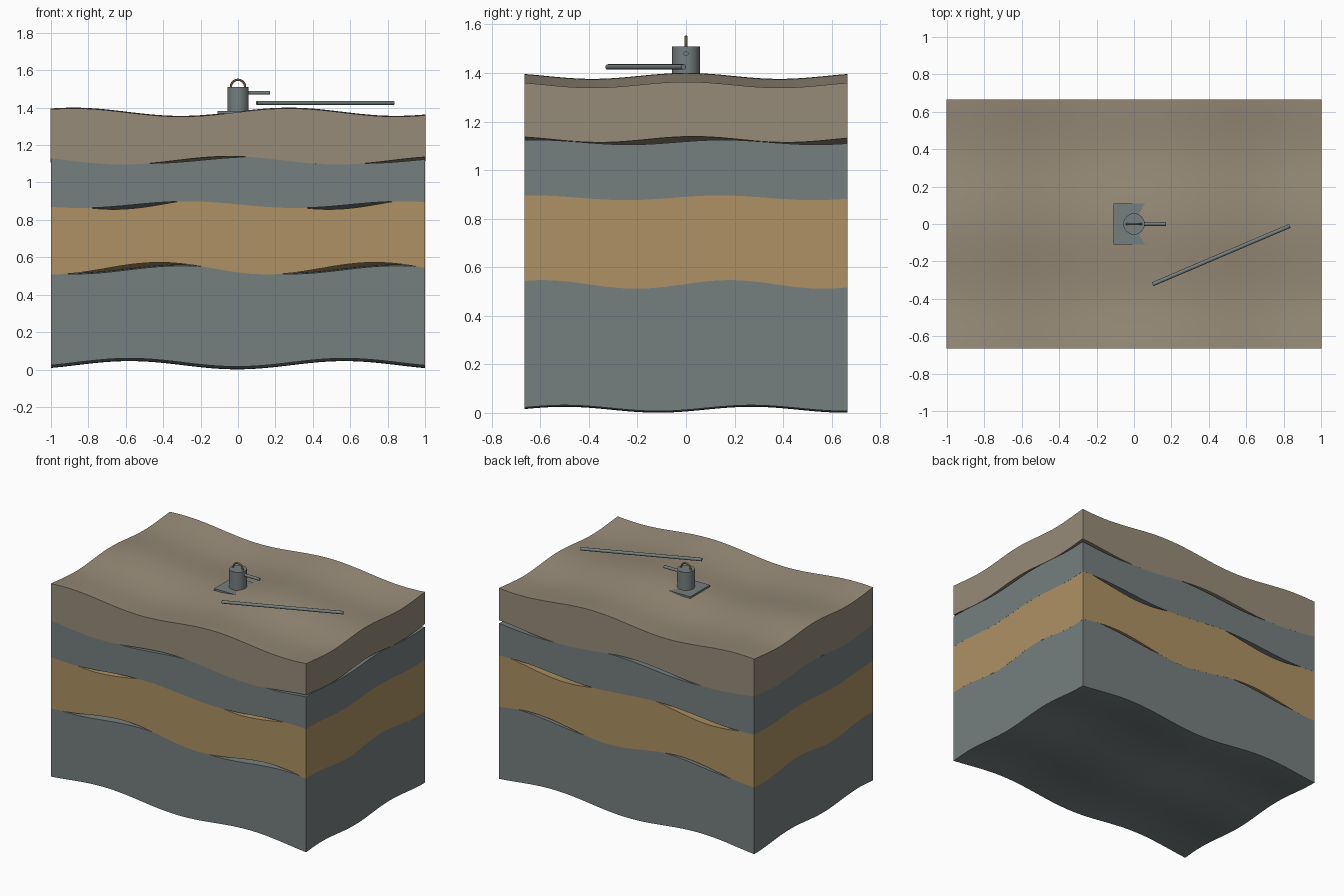
import bpy
import bmesh
from math import cos, pi, radians
from mathutils import Vector

cube = bpy.data.objects.get("Cube")
if cube:
    bpy.data.objects.remove(cube, do_unlink=True)


def material(name, rgb):
    m = bpy.data.materials.new(name)
    m.use_nodes = True
    m.diffuse_color = (*rgb, 1)
    m.node_tree.nodes["Principled BSDF"].inputs["Base Color"].default_value = (*rgb, 1)
    return m


GREY = material("slate grey", (0.18, 0.21, 0.21))
GOLD = material("sandy gold", (0.42, 0.285, 0.125))
BROWN = material("earth brown", (0.31, 0.26, 0.19))


def finish(obj, mat, smooth=True):
    obj.data.materials.append(mat)
    if smooth:
        bpy.ops.object.select_all(action="DESELECT")
        obj.select_set(True)
        bpy.context.view_layer.objects.active = obj
        bpy.ops.object.shade_smooth_by_angle(angle=radians(35))
    return obj


# Wavy strata
HALF_X, HALF_Y = 1.0, 0.665
NX, NY = 64, 48
WAVE_X, WAVE_Y = 2 * pi / 1.15, 2 * pi / 0.77


def wave(x, y, amp, level, crest_x, crest_y):
    return (level + amp * cos(WAVE_X * (x - crest_x))
            + 0.55 * amp * cos(WAVE_Y * (y - crest_y)))


def stratum(name, mat, amp, bottom, top, grow):
    bm = bmesh.new()

    def sheet(surface):
        rows = []
        for j in range(NY + 1):
            y = (2 * j / NY - 1) * HALF_Y
            row = []
            for i in range(NX + 1):
                x = (2 * i / NX - 1) * HALF_X
                row.append(bm.verts.new((x * (1 + grow), y * (1 + grow),
                                         wave(x, y, amp, *surface))))
            rows.append(row)
        for a, b in zip(rows, rows[1:]):
            for i in range(NX):
                bm.faces.new((a[i], a[i + 1], b[i + 1], b[i]))
        # closed loop around the border
        return (rows[0] + [r[-1] for r in rows[1:-1]]
                + rows[-1][::-1] + [r[0] for r in rows[-2:0:-1]])

    low, high = sheet(bottom), sheet(top)
    for k in range(len(low)):
        n = (k + 1) % len(low)
        bm.faces.new((low[k], low[n], high[n], high[k]))
    bmesh.ops.recalc_face_normals(bm, faces=bm.faces)
    mesh = bpy.data.meshes.new(name)
    bm.to_mesh(mesh)
    bm.free()
    obj = bpy.data.objects.new(name, mesh)
    bpy.context.collection.objects.link(obj)
    return finish(obj, mat)


# name, colour, amplitude, (level, crest x, crest y) of the bottom and the top
STRATA = [
    ("bottom_rock_layer", GREY, 0.022, (0.035, -0.58, 0.27), (0.528, -0.30, 0.25)),
    ("sand_layer", GOLD, 0.032, (0.526, -0.42, 0.18), (0.873, -0.09, 0.17)),
    ("upper_rock_layer", GREY, 0.0176, (0.872, -0.27, 0.14), (1.111, 0.10, 0.15)),
    ("soil_layer", BROWN, 0.022, (1.108, -0.045, 0.03), (1.366, 0.27, 0.0)),
]
for index, (name, mat, amp, bottom, top) in enumerate(STRATA):
    stratum(name, mat, amp, bottom, top, index * 0.0004)


def rod(name, start, end, radius, sides, mat):
    start, end = Vector(start), Vector(end)
    axis = end - start
    bpy.ops.mesh.primitive_cylinder_add(
        vertices=sides, radius=radius, depth=axis.length,
        location=(start + end) / 2, rotation=axis.to_track_quat("Z", "Y").to_euler())
    bpy.context.object.name = name
    return finish(bpy.context.object, mat)


# Base plate half sunk in the soil
bpy.ops.mesh.primitive_cube_add(size=1, location=(0, 0, 1.376))
plate = bpy.context.object
plate.name = "base_plate"
plate.scale = (0.22, 0.22, 0.013)
finish(plate, GREY, smooth=False)

# Wellhead with outlet, loose pipe and lifting ring
rod("wellhead_body", (0, 0, 1.375), (0, 0, 1.51), 0.057, 32, GREY)
rod("outlet_pipe", (0.04, 0, 1.48), (0.17, 0, 1.48), 0.01, 16, GREY)
rod("loose_pipe", (0.10, -0.322, 1.425), (0.833, -0.01, 1.425), 0.011, 16, GREY)

bpy.ops.mesh.primitive_torus_add(
    major_radius=0.038, minor_radius=0.006, major_segments=32, minor_segments=10,
    location=(0, 0, 1.511), rotation=(pi / 2, 0, 0))
bpy.context.object.name = "lifting_ring"
finish(bpy.context.object, GOLD)
